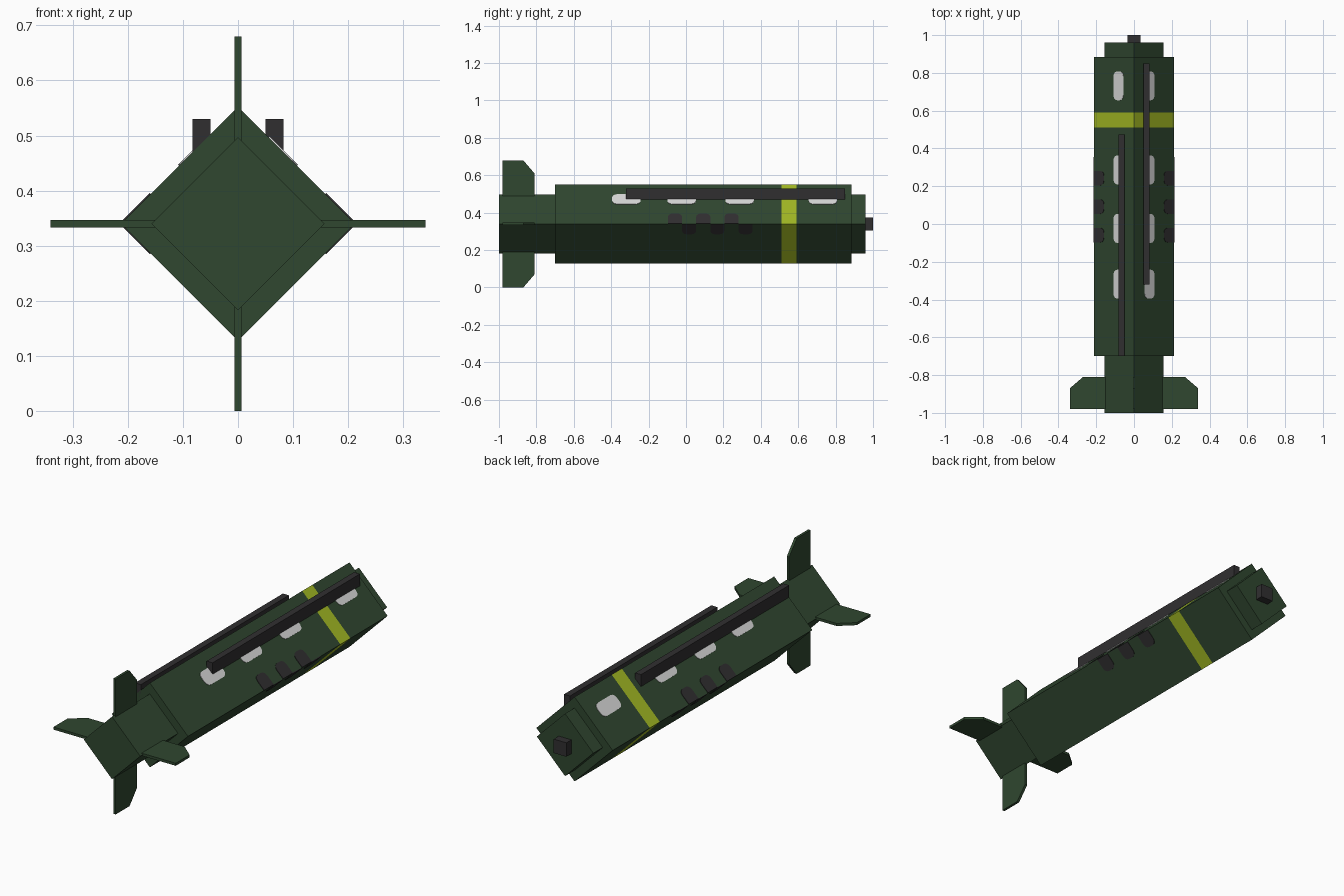
import bpy, bmesh, math
from mathutils import Matrix, Vector

if "Cube" in bpy.data.objects:
    bpy.data.objects.remove(bpy.data.objects["Cube"])

ZC = 0.34      # height of the long axis
HALF = 0.212   # half diagonal of the main body


def material(name, rgb):
    m = bpy.data.materials.new(name)
    m.diffuse_color = (*rgb, 1.0)
    m.use_nodes = True
    m.node_tree.nodes["Principled BSDF"].inputs["Base Color"].default_value = m.diffuse_color
    return m


GREEN = material("dark green", (0.029, 0.063, 0.029))
YELLOW = material("yellow green", (0.36, 0.48, 0.017))
BLACK = material("charcoal", (0.030, 0.028, 0.030))
GREY = material("light grey", (0.68, 0.68, 0.68))


def finish(name, bm, *mats):
    bmesh.ops.recalc_face_normals(bm, faces=bm.faces)
    me = bpy.data.meshes.new(name)
    bm.to_mesh(me)
    bm.free()
    for m in mats:
        me.materials.append(m)
    ob = bpy.data.objects.new(name, me)
    bpy.context.collection.objects.link(ob)
    return ob


def diamond(name, half, ys, mats, band=None):
    """Square tube standing on its edge, with rings at each y."""
    bm = bmesh.new()
    rings = [[bm.verts.new((half * dx, y, ZC + half * dz))
              for dx, dz in ((1, 0), (0, 1), (-1, 0), (0, -1))] for y in ys]
    for k in range(len(ys) - 1):
        for i in range(4):
            j = (i + 1) % 4
            f = bm.faces.new((rings[k][i], rings[k][j], rings[k + 1][j], rings[k + 1][i]))
            f.material_index = 1 if k == band else 0
    bm.faces.new(rings[0])
    bm.faces.new(rings[-1])
    return finish(name, bm, *mats)


def box(name, lo, hi, mat):
    bm = bmesh.new()
    lo, hi = Vector(lo), Vector(hi)
    bmesh.ops.create_cube(bm, size=1, matrix=Matrix.Translation((lo + hi) / 2)
                          @ Matrix.Diagonal((*(hi - lo), 1)))
    return finish(name, bm, mat)


def prism(name, pts, offset, mat):
    """Solid between the outline moved by -offset and +offset."""
    bm = bmesh.new()
    a = [bm.verts.new(Vector(p) - offset) for p in pts]
    b = [bm.verts.new(Vector(p) + offset) for p in pts]
    bm.faces.new(a)
    bm.faces.new(b)
    for i in range(len(a)):
        j = (i + 1) % len(a)
        bm.faces.new((a[i], a[j], b[j], b[i]))
    return finish(name, bm, mat)


def mark(name, x0, x1, y0, y1, side, up, mat, round_outer=True):
    """Thin rounded plate lying on one slanted body face."""
    r = 0.018
    corners = [(x0 + r, y0 + r, 180, True), (x1 - r, y0 + r, 270, round_outer),
               (x1 - r, y1 - r, 0, round_outer), (x0 + r, y1 - r, 90, True)]
    outline = []
    for cx, cy, a0, rounded in corners:
        if rounded:
            for k in range(4):
                a = math.radians(a0 + 30 * k)
                outline.append((cx + r * math.cos(a), cy + 1.4 * r * math.sin(a)
                                + 0.4 * r * (1 if cy < (y0 + y1) / 2 else -1)))
        else:
            outline.append((x1, y0 if cy < (y0 + y1) / 2 else y1))
    pts = [(side * x, y, ZC + up * (HALF - x)) for x, y in outline]
    prism(name, pts, Vector((side, 0, up)).normalized() * 0.0025, mat)


# Body sections
diamond("main_body", HALF, (-0.70, 0.51, 0.59, 0.885), (GREEN, YELLOW), band=1)
diamond("tail_section", 0.157, (-1.0, -0.69), (GREEN,))
diamond("nose_section", 0.157, (0.875, 0.96), (GREEN,))
box("nose_sensor", (-0.035, 0.95, ZC - 0.035), (0.035, 1.0, ZC + 0.035), BLACK)

# Four tail fins around the axis
fin = [(0, -0.98, 0.14), (0, -0.98, 0.34), (0, -0.87, 0.34), (0, -0.81, 0.27), (0, -0.81, 0.14)]
for i, label in enumerate(("top", "right", "bottom", "left")):
    turn = Matrix.Rotation(math.radians(90 * i), 3, 'Y')
    pts = [turn @ Vector(p) + Vector((0, 0, ZC)) for p in fin]
    prism("fin_" + label, pts, turn @ Vector((0.0065, 0, 0)), GREEN)

# Staggered top rails
box("rail_right", (0.05, -0.32, 0.47), (0.083, 0.85, 0.53), BLACK)
box("rail_left", (-0.083, -0.70, 0.47), (-0.05, 0.475, 0.53), BLACK)

# Painted marks on both sides
for side, label in ((1, "right"), (-1, "left")):
    for i, y in enumerate((-0.395, -0.10, 0.21, 0.655)):
        mark(f"light_mark_{label}_{i}", 0.055, 0.107, y, y + 0.153, side, 1, GREY)
    for i in range(3):
        y = -0.097 + 0.151 * i
        mark(f"upper_vent_{label}_{i}", 0.158, HALF, y, y + 0.076, side, 1, BLACK, False)
        mark(f"lower_vent_{label}_{i}", 0.158, HALF, y + 0.076, y + 0.151, side, -1, BLACK, False)
